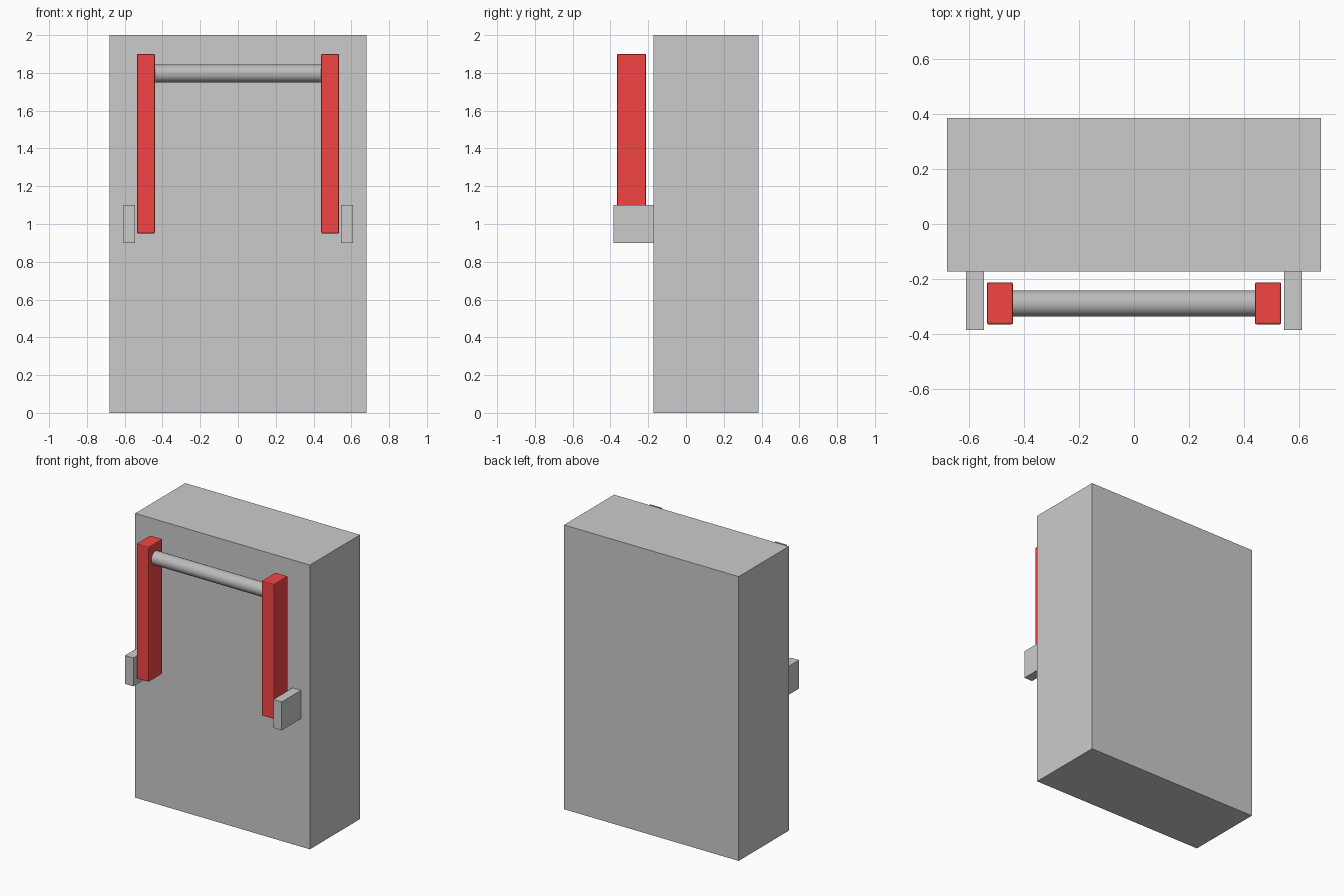
import bpy
import math

if "Cube" in bpy.data.objects:
    bpy.data.objects.remove(bpy.data.objects["Cube"])


def material(name, color):
    mat = bpy.data.materials.new(name)
    mat.diffuse_color = (*color, 1)
    mat.use_nodes = True
    mat.node_tree.nodes["Principled BSDF"].inputs["Base Color"].default_value = mat.diffuse_color
    return mat


def box(name, lo, hi, mat=None, bevel=0):
    centre = [(a + b) / 2 for a, b in zip(lo, hi)]
    bpy.ops.mesh.primitive_cube_add(size=1, location=centre)
    ob = bpy.context.object
    ob.name = name
    ob.scale = [b - a for a, b in zip(lo, hi)]
    bpy.ops.object.transform_apply(location=False, rotation=False, scale=True)
    if mat:
        ob.data.materials.append(mat)
    if bevel:
        mod = ob.modifiers.new("soft_edges", 'BEVEL')
        mod.width = bevel
        mod.segments = 2
    return ob


red = material("red", (0.9, 0.06, 0.06))
dark = material("dark_grey", (0.5, 0.5, 0.5))

# Main cabinet
box("cabinet", (-0.68, -0.172, 0), (0.68, 0.385, 2))

# Pivot brackets and lever arms on both sides
for side, s in (("left", -1), ("right", 1)):
    xs = sorted((s * 0.545, s * 0.61))
    box(side + "_bracket", (xs[0], -0.385, 0.9), (xs[1], -0.165, 1.1))
    xs = sorted((s * 0.44, s * 0.535))
    box(side + "_arm", (xs[0], -0.365, 0.95), (xs[1], -0.212, 1.9), red, 0.006)

# Crossbar grip between the arms
bpy.ops.mesh.primitive_cylinder_add(vertices=32, radius=0.047, depth=0.9,
                                    location=(0, -0.289, 1.797),
                                    rotation=(0, math.pi / 2, 0))
grip = bpy.context.object
grip.name = "crossbar_grip"
grip.data.materials.append(dark)
bpy.ops.object.shade_smooth_by_angle()
